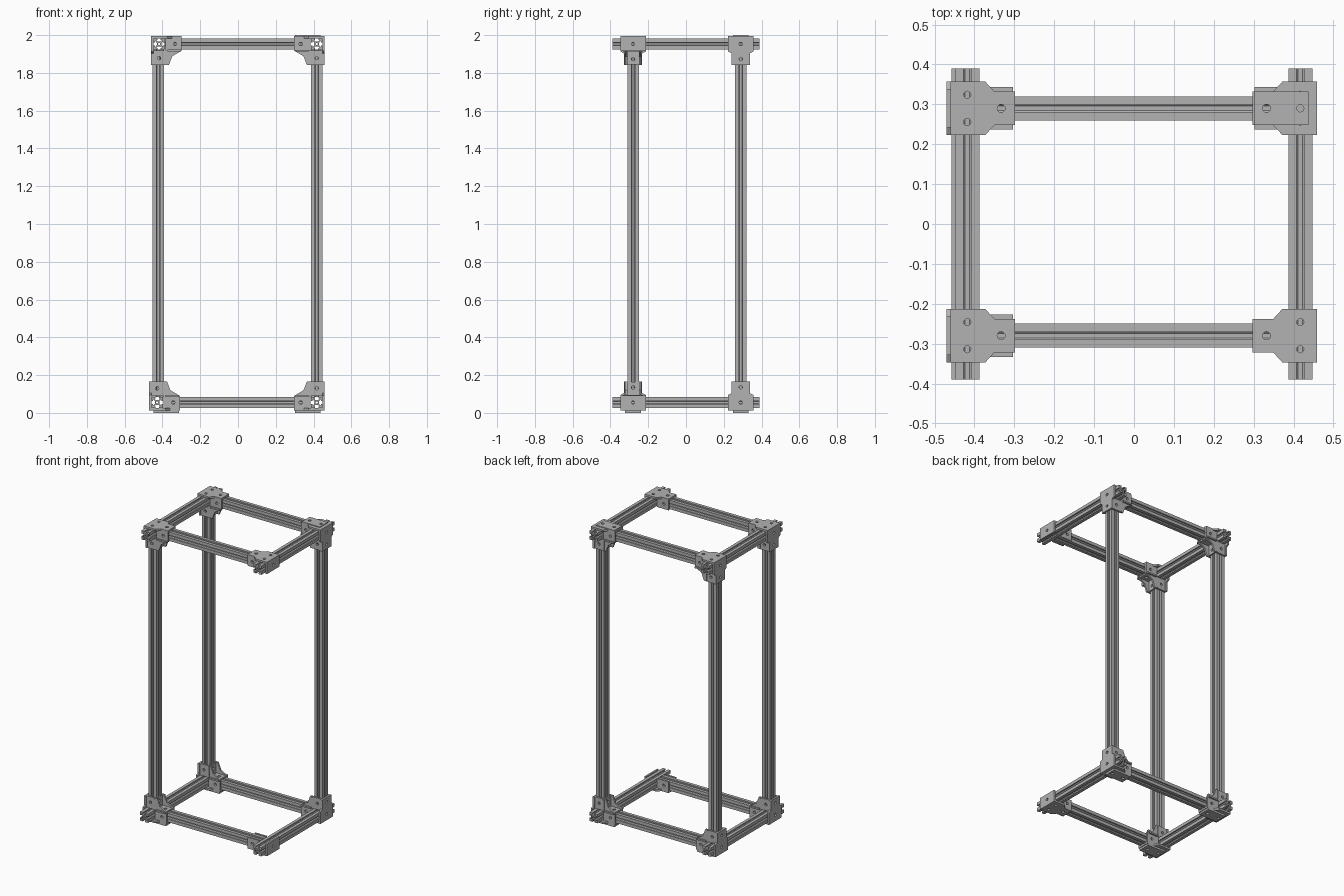
import bpy, bmesh, math
from mathutils import Matrix, Vector

cube = bpy.data.objects.get("Cube")
if cube:
    bpy.data.objects.remove(cube, do_unlink=True)

grey = bpy.data.materials.new("aluminium_grey")
grey.use_nodes = True
COLOUR = (0.45, 0.45, 0.45, 1)
grey.diffuse_color = COLOUR
grey.node_tree.nodes["Principled BSDF"].inputs["Base Color"].default_value = COLOUR

X, Y, Z = Vector((1, 0, 0)), Vector((0, 1, 0)), Vector((0, 0, 1))
H, T = 0.03, 0.012          # half width of a rail, plate thickness
E = H + T


def circle(cx, cy, r, n=12):
    return [(cx + r * math.cos(math.tau * i / n), cy + r * math.sin(math.tau * i / n))
            for i in range(n)]


def extrude(name, loops, a, b, c, origin, lo, hi):
    """Extrude filled loops lying in the a-b plane along c, from lo to hi."""
    cu = bpy.data.curves.new(name, 'CURVE')
    cu.dimensions, cu.fill_mode = '2D', 'BOTH'
    cu.extrude = (hi - lo) / 2
    for loop in loops:
        sp = cu.splines.new('POLY')
        sp.points.add(len(loop) - 1)
        for p, (x, y) in zip(sp.points, loop):
            p.co = (x, y, 0, 1)
        sp.use_cyclic_u = True
    tmp = bpy.data.objects.new(name + "_outline", cu)
    bpy.context.collection.objects.link(tmp)
    dg = bpy.context.evaluated_depsgraph_get()
    me = bpy.data.meshes.new_from_object(tmp.evaluated_get(dg))
    bpy.data.objects.remove(tmp, do_unlink=True)
    # place in the frame and tidy
    m = Matrix((a, b, c)).transposed().to_4x4()
    m.translation = Vector(origin) + c * (lo + hi) / 2
    me.transform(m)
    bm = bmesh.new()
    bm.from_mesh(me)
    bmesh.ops.remove_doubles(bm, verts=bm.verts, dist=1e-5)
    bmesh.ops.recalc_face_normals(bm, faces=bm.faces)
    for f in bm.faces:
        f.smooth = False
    bm.to_mesh(me)
    bm.free()
    me.name = name
    me.materials.clear()
    me.materials.append(grey)
    ob = bpy.data.objects.new(name, me)
    bpy.context.collection.objects.link(ob)
    return ob


# slotted rail section: one quarter turned four times, with a centre bore
quarter = [(.012, .006), (.022, .017), (.022, .009), (H, .009), (H, H),
           (.009, H), (.009, .022), (.017, .022), (.006, .012)]
section = []
for k in range(4):
    for x, y in quarter:
        for _ in range(k):
            x, y = -y, x
        section.append((x, y))
RAIL = [section, circle(0, 0, .006)]


def mirrored(half):
    """Close an outline that is symmetric in its second coordinate."""
    return half + [(p, -q) for p, q in reversed(half)]


def tee(head, neck, end, wide, narrow):
    return mirrored([(-E, wide), (head, wide), (neck, narrow), (end, narrow)])


def box(p0, p1, q):
    return mirrored([(p0, q), (p1, q)])


def bracket(tag, origin, u, w, post, tab):
    """u points inward along the cross rail, w along the post, v along the side rail."""
    v = Y
    holes = [circle(0, s * .034, .009) for s in (-1, 1)]
    stem_hole = circle(.085, 0, .01)
    # cap plate over both horizontal rails
    extrude(tag + "_cap_plate", [tee(.045, .068, .12, .067, E), *holes, stem_hole],
            u, v, w, origin, -E, -H)
    # outer plate, with a leg down the post where there is one
    outer = tee(.04, .05, .112, .067, .048) if post else box(-E, .038, .067)
    extrude(tag + "_outer_plate", [outer, circle(0, 0, .009)] +
            ([circle(.08, 0, .009)] if post else []),
            w, v, u, origin, -E, -H)
    # cheeks either side of the cross rail, with a gusset to the post
    if post:
        cheek = [(.034, -E), (.12, -E), (.12, .035), (.07, .065), (.052, .112),
                 (-E, .112), (-E, .034), (.034, .034)]
        cheek_holes = [circle(.085, 0, .009), circle(0, .075, .009)]
    else:
        cheek = [(.034, -E), (.12, -E), (.12, .034), (.034, .034)]
        cheek_holes = [circle(.085, 0, .009)]
    for side, lo in (("front", -E), ("back", H)):
        extrude(f"{tag}_{side}_cheek", [cheek, *cheek_holes], u, w, v, origin, lo, lo + T)
    # inner plates clamping the cross rail and post
    if post:
        extrude(tag + "_rail_clamp", [box(.044, .115, .053), stem_hole],
                u, v, w, origin, H, H + .01)
        extrude(tag + "_post_clamp", [box(.034, .108, .045), circle(.08, 0, .009)],
                w, v, u, origin, H, H + .01)
    if tab:
        extrude(tag + "_tab", [box(-.02, .115, .042), stem_hole, circle(0, 0, .009)],
                u, v, w, origin, -tab, -E)


LOW, HIGH = .055, 1.953
FRONT, BACK = -.28, .29
CORNERS = {"left": .417, "right": -.422}

# horizontal frames
for level, z in (("lower", LOW), ("upper", HIGH)):
    for side, x in CORNERS.items():
        xo = x if side == "left" else (-.428 if level == "lower" else -.418)
        extrude(f"{level}_{side}_rail", RAIL, X, Z, Y, (xo, 0, z), -.39, .39)
        for end, y in (("front", FRONT), ("back", BACK)):
            post = not (side == "left" and end == "front")
            inward = -X if x > 0 else X
            up = Z if level == "lower" else -Z
            tab = 0
            if post and level == "lower":
                tab = LOW
            elif side == "left" and post:
                tab = 2 - HIGH
            bracket(f"{level}_{end}_{side}", (xo, y, z), inward, up, post, tab)
    for end, y in (("front", FRONT), ("back", BACK)):
        extrude(f"{level}_{end}_rail", RAIL, Y, Z, X, (0, y, z), -.39, .385)

# three posts; the front left corner stays open
for side, end in (("right", "front"), ("right", "back"), ("left", "back")):
    y = FRONT if end == "front" else BACK
    extrude(f"{end}_{side}_post", RAIL, X, Y, Z, (CORNERS[side], y, 0),
            LOW + H, HIGH - H)
